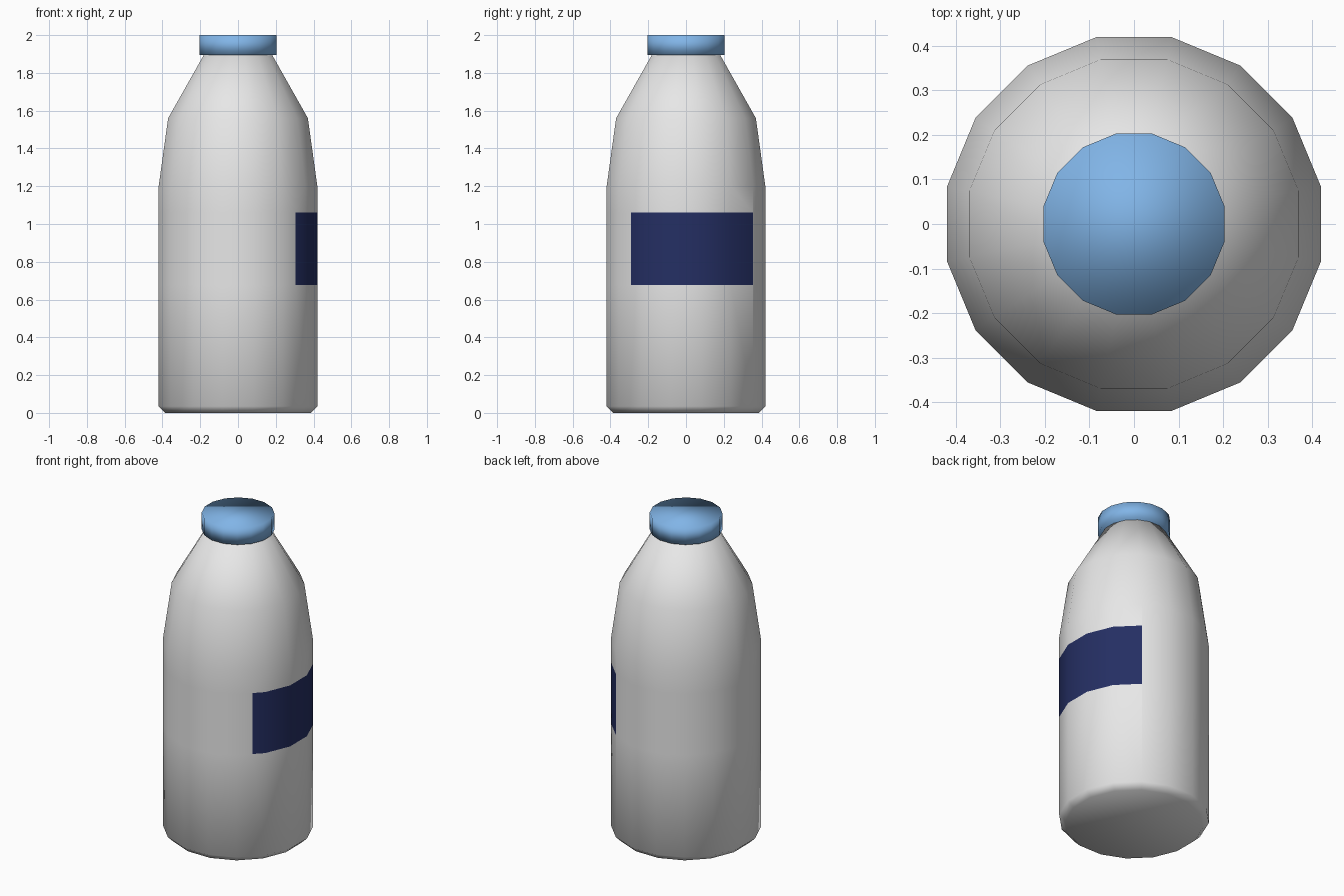
import bpy, bmesh, math

if "Cube" in bpy.data.objects:
    bpy.data.objects.remove(bpy.data.objects["Cube"])

SIDES = 16
APOTHEM = math.cos(math.pi / SIDES)   # profile radii are measured to the flats


def material(name, rgb):
    m = bpy.data.materials.new(name)
    m.diffuse_color = (*rgb, 1)
    m.use_nodes = True
    m.node_tree.nodes["Principled BSDF"].inputs["Base Color"].default_value = m.diffuse_color
    return m


def lathe(profile):
    """Closed 16-sided solid from (radius, height) pairs, bottom to top."""
    bm = bmesh.new()
    rings = []
    for r, z in profile:
        ring = []
        for i in range(SIDES):
            a = (i + 0.5) * 2 * math.pi / SIDES
            ring.append(bm.verts.new((r / APOTHEM * math.cos(a), r / APOTHEM * math.sin(a), z)))
        rings.append(ring)
    for lo, hi in zip(rings, rings[1:]):
        for i in range(SIDES):
            j = (i + 1) % SIDES
            bm.faces.new((lo[i], lo[j], hi[j], hi[i]))
    bm.faces.new(rings[0][::-1])
    bm.faces.new(rings[-1])
    return bm


def finish(bm, name, mats):
    for f in bm.faces:
        f.smooth = True
    me = bpy.data.meshes.new(name)
    bm.to_mesh(me)
    bm.free()
    for m in mats:
        me.materials.append(m)
    ob = bpy.data.objects.new(name, me)
    bpy.context.collection.objects.link(ob)
    return ob


white = material("milk white", (0.8, 0.8, 0.8))
navy = material("navy label", (0.018, 0.028, 0.125))
blue = material("light blue cap", (0.22, 0.46, 0.80))

# Bottle body
body = lathe([(0.385, 0), (0.42, 0.035), (0.42, 1.20), (0.37, 1.56), (0.178, 1.90)])

# Label: cut its outline into the wall on the +x side
Y0, Y1, Z0, Z1 = -0.29, 0.355, 0.677, 1.06
for co, no in (((0, 0, Z0), (0, 0, 1)), ((0, 0, Z1), (0, 0, 1))):
    bmesh.ops.bisect_plane(body, geom=body.verts[:] + body.edges[:] + body.faces[:],
                           plane_co=co, plane_no=no)
for y in (Y0, Y1):
    band = [f for f in body.faces
            if f.calc_center_median().x > 0 and Z0 < f.calc_center_median().z < Z1]
    geom = set(band) | {e for f in band for e in f.edges} | {v for f in band for v in f.verts}
    bmesh.ops.bisect_plane(body, geom=list(geom), plane_co=(0, y, 0), plane_no=(0, 1, 0))
for f in body.faces:
    c = f.calc_center_median()
    if c.x > 0 and Y0 < c.y < Y1 and Z0 < c.z < Z1:
        f.material_index = 1
finish(body, "bottle_body", [white, navy])

# Cap
finish(lathe([(0.203, 1.895), (0.203, 2.0)]), "cap", [blue])
